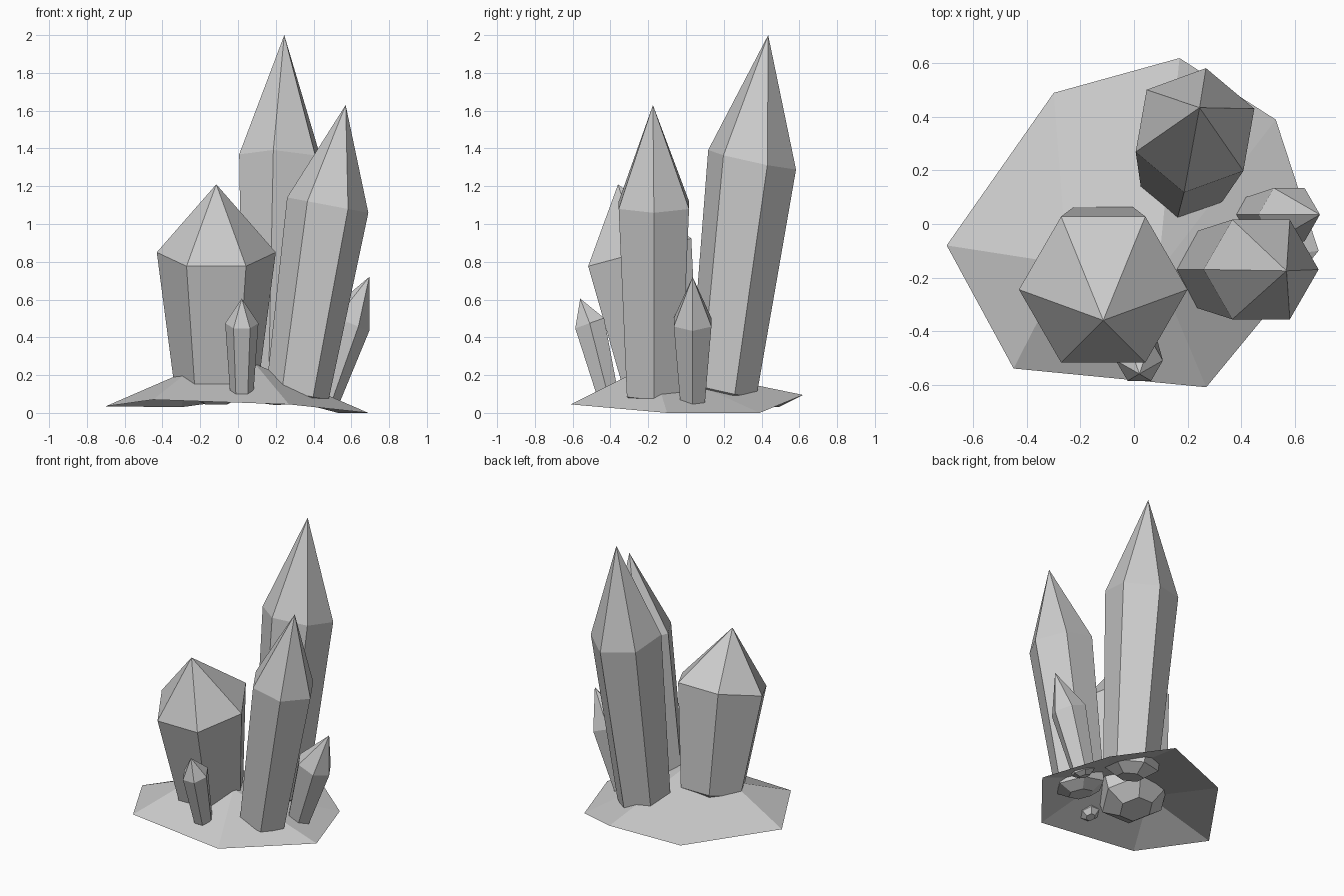
import bpy, bmesh
from math import cos, sin, radians

if "Cube" in bpy.data.objects:
    bpy.data.objects.remove(bpy.data.objects["Cube"])


def finish(name, bm):
    bmesh.ops.recalc_face_normals(bm, faces=bm.faces)
    me = bpy.data.meshes.new(name)
    bm.to_mesh(me)
    bm.free()
    ob = bpy.data.objects.new(name, me)
    bpy.context.collection.objects.link(ob)
    return ob


def ring(bm, centre, r, slope, turn):
    """Six-sided ring whose plane leans by slope = (dz/dx, dz/dy)."""
    verts = []
    for i in range(6):
        a = radians(turn + 60 * i)
        dx, dy = r * cos(a), r * sin(a)
        verts.append(bm.verts.new((centre[0] + dx, centre[1] + dy,
                                   centre[2] + slope[0] * dx + slope[1] * dy)))
    return verts


def crystal(name, apex, top, r_top, low, r_low, slope, turn=0, drop=0.06):
    bm = bmesh.new()
    # short tapered root continues the shaft below the lower ring
    k = drop / (top[2] - low[2])
    root = [l - (t - l) * k for t, l in zip(top, low)]
    rings = [ring(bm, root, r_low * 0.5, slope, turn),
             ring(bm, low, r_low, slope, turn),
             ring(bm, top, r_top, slope, turn)]
    tip = bm.verts.new(apex)
    bm.faces.new(rings[0])
    for i in range(6):
        j = (i + 1) % 6
        for a, b in zip(rings, rings[1:]):
            bm.faces.new((a[i], a[j], b[j], b[i]))
        bm.faces.new((rings[2][i], rings[2][j], tip))
    return finish(name, bm)


# Rock base: thin open sheet, seven rim points and a two-point ridge
rim = [(-0.70, -0.08, 0.035), (-0.45, -0.54, 0.07), (0.27, -0.61, 0.045),
       (0.69, -0.10, 0.0), (0.53, 0.39, 0.0), (0.17, 0.62, 0.095),
       (-0.30, 0.49, 0.03)]
bm = bmesh.new()
p = [bm.verts.new(c) for c in rim]
a = bm.verts.new((-0.25, -0.15, 0.23))
b = bm.verts.new((0.09, -0.18, 0.26))
for f in ((a, p[0], p[1]), (a, p[1], p[2], b), (b, p[2], p[3]), (b, p[3], p[4]),
          (b, p[4], p[5]), (a, b, p[5], p[6]), (a, p[6], p[0])):
    bm.faces.new(f)
finish("rock_base", bm)

# Crystals: tip, shoulder ring, lower ring
crystal("tall_crystal", (0.245, 0.435, 2.0), (0.228, 0.35, 1.34), 0.236,
        (0.193, 0.197, 0.12), 0.178, (-0.05, -0.215), 20)
crystal("wide_crystal", (-0.115, -0.36, 1.21), (-0.115, -0.245, 0.85), 0.315,
        (-0.115, -0.13, 0.15), 0.223, (0, 0.27), 0, 0.08)
crystal("right_crystal", (0.57, -0.175, 1.63), (0.475, -0.17, 1.10), 0.215,
        (0.315, -0.17, 0.10), 0.165, (-0.19, 0), 0, 0.05)
crystal("small_front_crystal", (0.02, -0.56, 0.605), (0.02, -0.51, 0.475), 0.088,
        (0.02, -0.42, 0.12), 0.063, (0, 0.36), 0, 0.03)
crystal("small_right_crystal", (0.695, 0.035, 0.72), (0.58, 0.035, 0.48), 0.115,
        (0.455, 0.035, 0.065), 0.075, (-0.4, 0), 0, 0.025)
